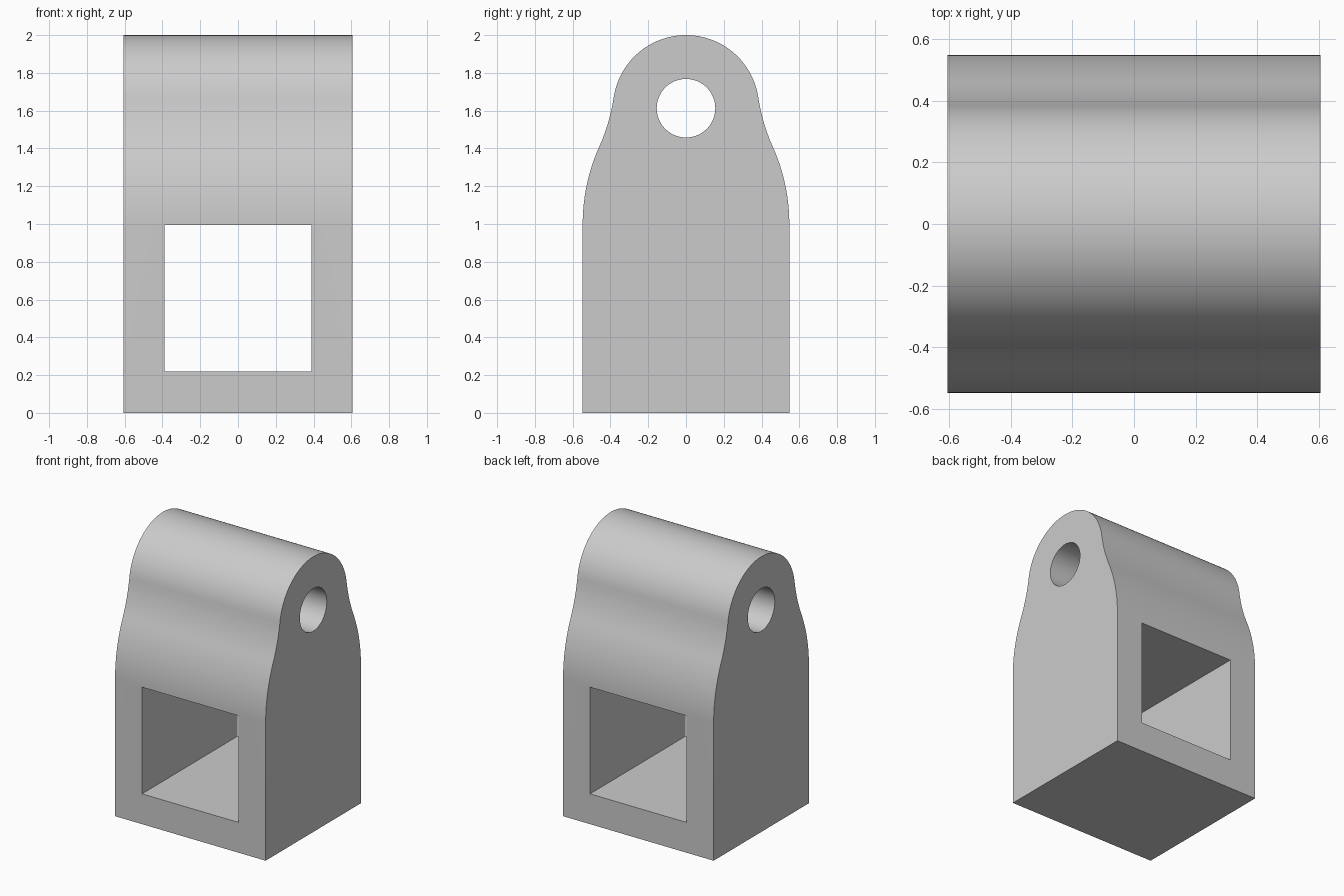
import bpy, bmesh
from math import pi, cos, sin, acos, atan2, hypot, radians

if "Cube" in bpy.data.objects:
    bpy.data.objects.remove(bpy.data.objects["Cube"])

HALF_X, HALF_Y = 0.605, 0.547
SHOULDER_Z = 1.0
TOP_R = 0.387
TOP_Z = 2 - TOP_R
BLEND_R = 1.0

grey = bpy.data.materials.new("plain grey")
grey.use_nodes = True
colour = (0.6, 0.6, 0.6, 1)
grey.diffuse_color = colour
grey.node_tree.nodes["Principled BSDF"].inputs["Base Color"].default_value = colour


def arc(cy, cz, r, start, end, steps):
    angles = [start + (end - start) * i / steps for i in range(steps + 1)]
    return [(cy + r * cos(a), cz + r * sin(a)) for a in angles]


def prism(name, outline, half):
    """Extrude a (y, z) outline along x."""
    bm = bmesh.new()
    face = bm.faces.new([bm.verts.new((-half, y, z)) for y, z in outline])
    out = bmesh.ops.extrude_face_region(bm, geom=[face])
    moved = [v for v in out["geom"] if isinstance(v, bmesh.types.BMVert)]
    bmesh.ops.translate(bm, verts=moved, vec=(2 * half, 0, 0))
    bmesh.ops.recalc_face_normals(bm, faces=bm.faces)
    mesh = bpy.data.meshes.new(name)
    bm.to_mesh(mesh)
    bm.free()
    mesh.materials.append(grey)
    obj = bpy.data.objects.new(name, mesh)
    bpy.context.collection.objects.link(obj)
    return obj


# Side outline: shoulder arc, reversed blend arc, rounded top, all tangent
shoulder_y = HALF_Y - BLEND_R
dist = hypot(shoulder_y, TOP_Z - SHOULDER_Z)
d1, d2 = 2 * BLEND_R, TOP_R + BLEND_R
a = atan2(TOP_Z - SHOULDER_Z, -shoulder_y) - acos((d1**2 + dist**2 - d2**2) / (2 * d1 * dist))
blend_y, blend_z = shoulder_y + d1 * cos(a), SHOULDER_Z + d1 * sin(a)
b = atan2(blend_z - TOP_Z, blend_y)

side = [(HALF_Y, 0)]
side += arc(shoulder_y, SHOULDER_Z, BLEND_R, 0, a, 14)
side += arc(blend_y, blend_z, BLEND_R, pi + a, pi + b, 10)[1:]
side += arc(0, TOP_Z, TOP_R, b, pi / 2, 24)[1:]
outline = side + [(-y, z) for y, z in reversed(side[:-1])]
body = prism("bracket_body", outline, HALF_X)

# Pin hole across the top and square window from front to back
pin = prism("pin_hole_cutter", arc(0, TOP_Z, 0.155, 0, 2 * pi, 64)[:-1], 1)
window = prism("window_cutter", [(-1, 0.22), (1, 0.22), (1, 0.995), (-1, 0.995)], 0.388)

bpy.context.view_layer.objects.active = body
for cutter in (pin, window):
    cutter.hide_render = True
    mod = body.modifiers.new(cutter.name, "BOOLEAN")
    mod.operation = "DIFFERENCE"
    mod.solver = "EXACT"
    mod.object = cutter
    bpy.ops.object.modifier_apply(modifier=mod.name)
    bpy.data.objects.remove(cutter)

# Smooth curves with sharp edges kept
bpy.ops.object.select_all(action="DESELECT")
body.select_set(True)
bpy.ops.object.shade_smooth_by_angle(angle=radians(30))
